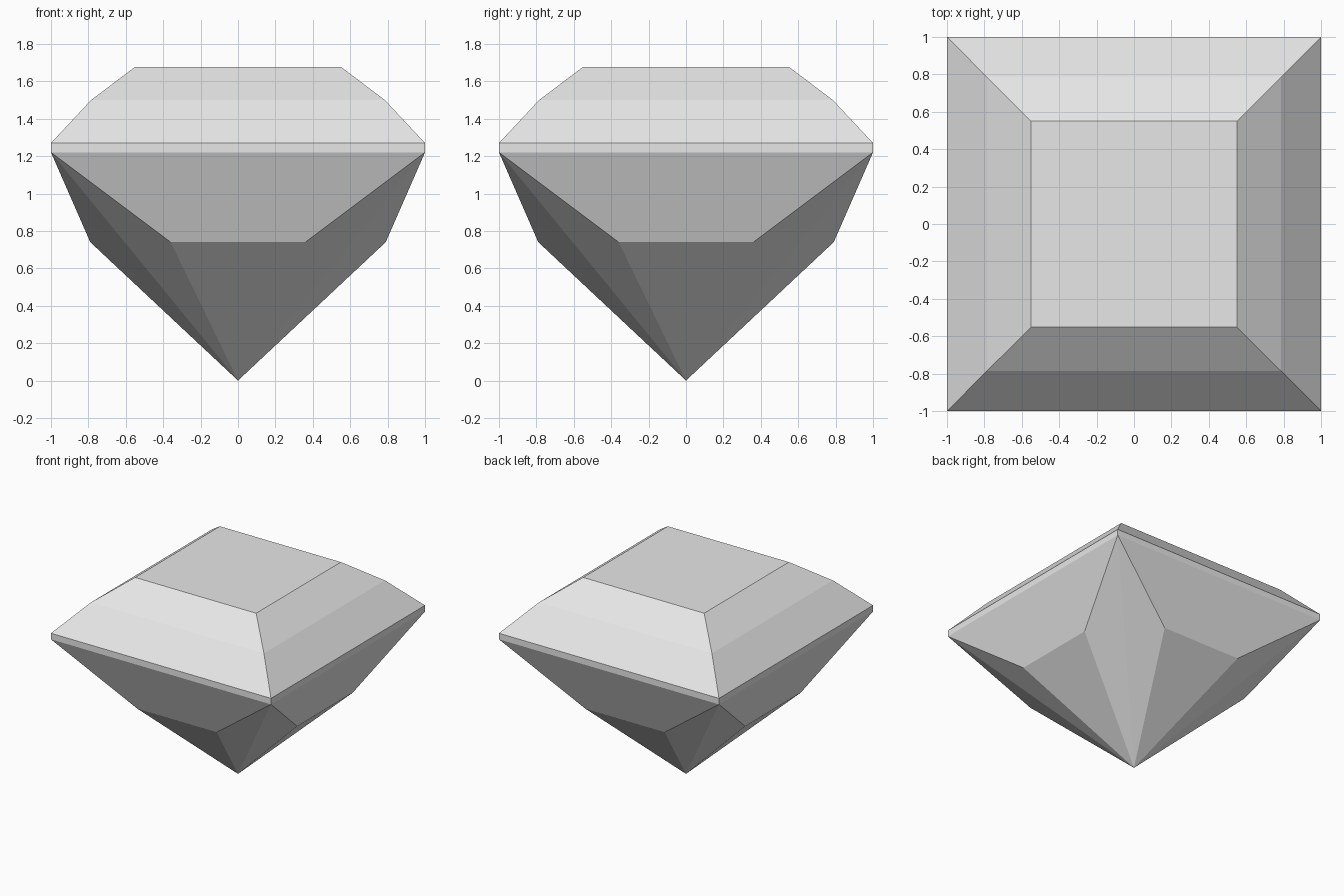
import bpy
import bmesh
from math import pi
from mathutils import Matrix

cube = bpy.data.objects.get("Cube")
if cube:
    bpy.data.objects.remove(cube, do_unlink=True)

# Single pale grey stone colour
stone = bpy.data.materials.new("pale_grey_stone")
stone.use_nodes = True
colour = (0.8, 0.8, 0.8, 1)
stone.diffuse_color = colour
stone.node_tree.nodes["Principled BSDF"].inputs["Base Color"].default_value = colour

# Heights and half-widths of the cut
CULET, WAIST, GIRDLE, CROWN, SHOULDER, TABLE = 0, 0.74, 1.22, 1.27, 1.5, 1.677
WAIST_R, WAIST_W, SHOULDER_R, TABLE_R = 0.79, 0.36, 0.785, 0.55

bm = bmesh.new()


def facet(points, turn):
    bm.faces.new([bm.verts.new(turn @ Matrix.Translation(p).translation) for p in points])


def band(r0, z0, r1, z1, turn):
    facet([(-r0, -r0, z0), (r0, -r0, z0), (r1, -r1, z1), (-r1, -r1, z1)], turn)


# One side of the stone, repeated around four quarters
for quarter in range(4):
    turn = Matrix.Rotation(quarter * pi / 2, 4, 'Z')
    tip = (0, 0, CULET)
    left, right = (-1, -1, GIRDLE), (1, -1, GIRDLE)
    low_left, low_right = (-WAIST_W, -WAIST_R, WAIST), (WAIST_W, -WAIST_R, WAIST)

    # Crown and girdle
    band(1, GIRDLE, 1, CROWN, turn)
    band(1, CROWN, SHOULDER_R, SHOULDER, turn)
    band(SHOULDER_R, SHOULDER, TABLE_R, TABLE, turn)

    # Pavilion: main facet, lower facet and the halves of the corner kites
    facet([low_left, low_right, right, left], turn)
    facet([tip, low_right, low_left], turn)
    facet([tip, right, low_right], turn)
    facet([tip, low_left, left], turn)

# Flat table on top
t = TABLE_R
facet([(-t, -t, TABLE), (t, -t, TABLE), (t, t, TABLE), (-t, t, TABLE)], Matrix.Identity(4))

# Weld the facets into one closed stone
bmesh.ops.remove_doubles(bm, verts=bm.verts[:], dist=0.001)
bmesh.ops.recalc_face_normals(bm, faces=bm.faces[:])

mesh = bpy.data.meshes.new("cut_gem")
bm.to_mesh(mesh)
bm.free()
mesh.materials.append(stone)
gem = bpy.data.objects.new("cut_gem", mesh)
bpy.context.collection.objects.link(gem)
